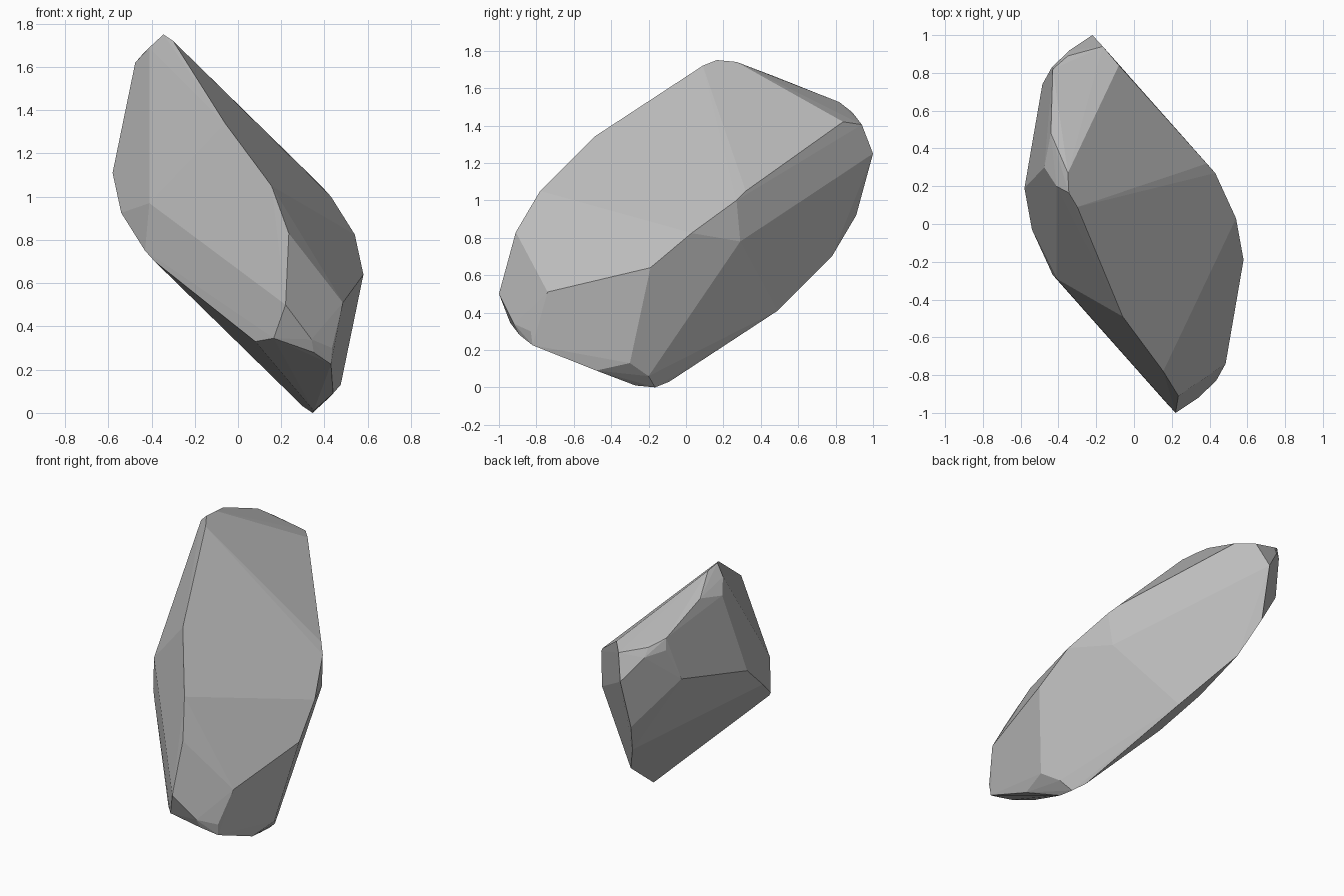
import bpy
import bmesh
import math
from mathutils import Vector

default_cube = bpy.data.objects.get("Cube")
if default_cube:
    bpy.data.objects.remove(default_cube, do_unlink=True)

HEIGHT = 1.75

# Corners of half the rock; the other half is its reflection through the centre
crest_corners = [(-.345, .165, 1.75), (-.3, .09, 1.72), (-.06, -.49, 1.34),
                 (.155, -.78, 1.05), (.235, -.91, .83)]
shoulder_corners = [(-.35, .27, 1.74), (-.44, .48, 1.66),
                    (-.475, .3, 1.62), (-.41, .2, 1.69)]
nose_corners = [(.22, -1, .5), (.165, -.94, .345), (.08, -.84, .33),
                (.35, -.89, .28), (.34, -.92, .34), (.435, -.83, .3),
                (.43, -.82, .225), (.485, -.74, .51)]
flank_corners = [(.54, .03, .825), (.58, -.19, .64), (.43, .27, 1),
                 (.385, .32, 1.05), (.41, .29, .78)]


def flat_material(name, colour):
    """Make a plain matte material in one colour."""
    material = bpy.data.materials.new(name)
    material.use_nodes = True
    material.diffuse_color = colour
    shader = material.node_tree.nodes["Principled BSDF"]
    shader.inputs["Base Color"].default_value = colour
    shader.inputs["Roughness"].default_value = .9
    return material


def reflect_through_centre(point):
    """Return the opposite corner on the far side of the rock."""
    return Vector((0, 0, HEIGHT)) - Vector(point)


def build_rock(name, corners, material):
    """Wrap a faceted convex skin around the corners and their reflections."""
    bm = bmesh.new()
    for corner in corners:
        bm.verts.new(corner)
        bm.verts.new(reflect_through_centre(corner))
    hull = bmesh.ops.convex_hull(bm, input=bm.verts[:])
    unused = [item for item in hull["geom_interior"]
              if isinstance(item, bmesh.types.BMVert)]
    bmesh.ops.delete(bm, geom=unused, context="VERTS")

    # Merge slivers into clean facets
    bmesh.ops.dissolve_limit(bm, angle_limit=math.radians(2),
                             verts=bm.verts[:], edges=bm.edges[:])
    bmesh.ops.recalc_face_normals(bm, faces=bm.faces[:])

    mesh = bpy.data.meshes.new(name)
    bm.to_mesh(mesh)
    bm.free()
    mesh.materials.append(material)
    mesh.shade_flat()
    rock = bpy.data.objects.new(name, mesh)
    bpy.context.scene.collection.objects.link(rock)
    return rock


# Rock
stone_grey = flat_material("stone_grey", (.5, .5, .5, 1))
build_rock("rock", crest_corners + shoulder_corners + nose_corners + flank_corners,
           stone_grey)
